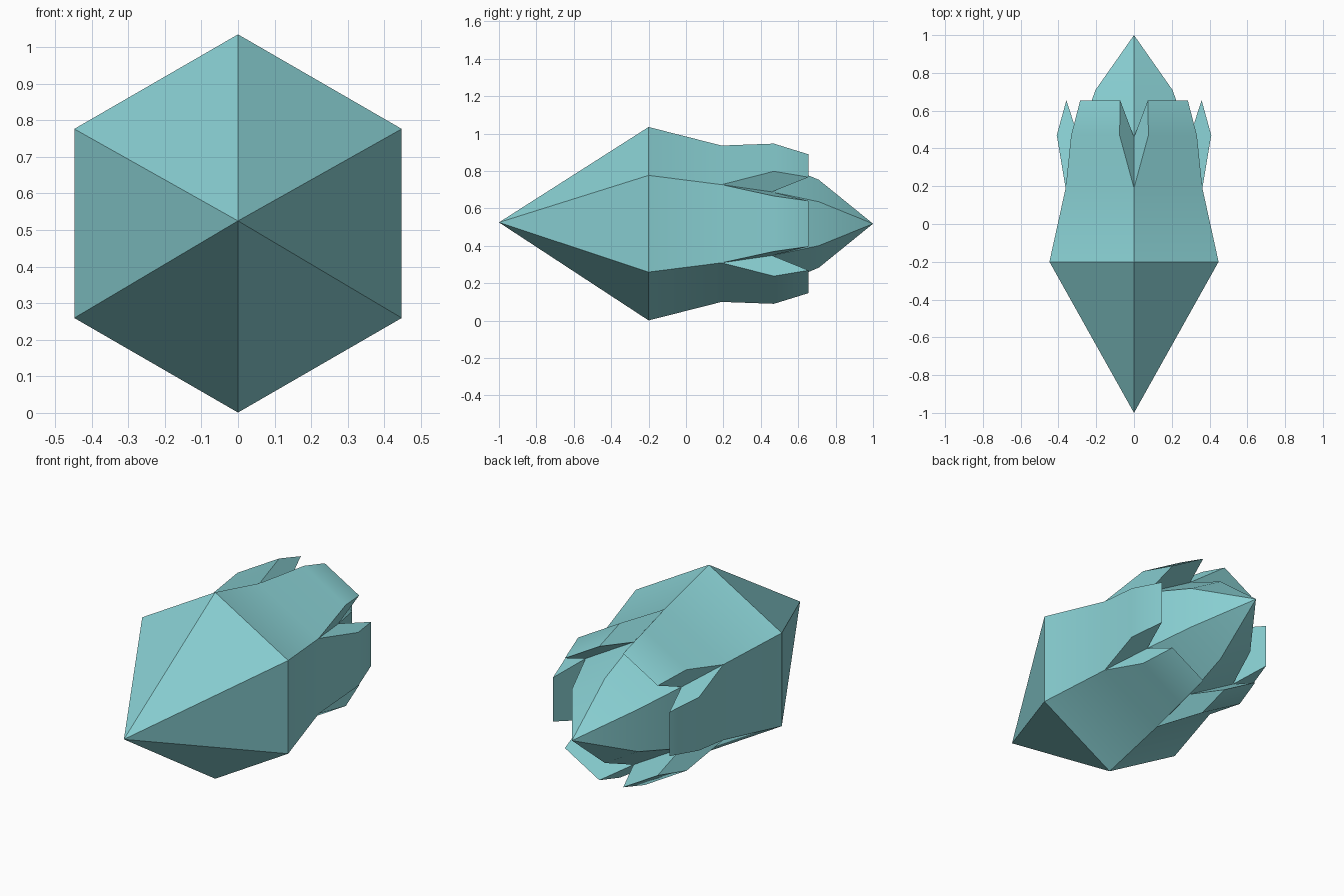
import bpy, bmesh
from math import cos, sin, radians

if "Cube" in bpy.data.objects:
    bpy.data.objects.remove(bpy.data.objects["Cube"], do_unlink=True)

AXIS_Z = 0.518   # height of the long axis

# One flat teal material
teal = bpy.data.materials.new("pale_teal")
teal.use_nodes = True
colour = (0.25, 0.63, 0.65, 1.0)
teal.diffuse_color = colour
teal.node_tree.nodes["Principled BSDF"].inputs["Base Color"].default_value = colour

bm = bmesh.new()


def ring(y, radius):
    """Hexagon of corner vertices around the long axis."""
    return [bm.verts.new((radius * cos(radians(30 + 60 * i)), y,
                          AXIS_Z + radius * sin(radians(30 + 60 * i)))) for i in range(6)]


def petal_edge(i, y, apothem, half_width):
    """Two vertices across side i, at a distance from the axis."""
    a = radians(60 + 60 * i)
    return [bm.verts.new((apothem * cos(a) - s * half_width * sin(a), y,
                          AXIS_Z + apothem * sin(a) + s * half_width * cos(a))) for s in (-1, 1)]


nose = bm.verts.new((0, -1.0, AXIS_Z + 0.007))
shoulder = ring(-0.20, 0.517)    # widest hexagon
waist = ring(0.19, 0.418)        # petals split apart here
crotch = ring(0.46, 0.34)        # inner root of the petals
core = ring(0.71, 0.235)
tail = bm.verts.new((0, 1.0, AXIS_Z))

for i in range(6):
    j = (i + 1) % 6
    # Front point, hexagonal body
    bm.faces.new((nose, shoulder[i], shoulder[j]))
    bm.faces.new((shoulder[i], waist[i], waist[j], shoulder[j]))
    # Petal: outer panels, inner face and two notch walls
    mid = petal_edge(i, 0.47, 0.409, 0.148)
    tip = petal_edge(i, 0.655, 0.358, 0.122)
    bm.faces.new((waist[i], mid[0], mid[1], waist[j]))
    bm.faces.new((mid[0], tip[0], tip[1], mid[1]))
    bm.faces.new((tip[0], crotch[i], crotch[j], tip[1]))
    bm.faces.new((waist[i], crotch[i], tip[0], mid[0]))
    bm.faces.new((waist[j], mid[1], tip[1], crotch[j]))
    # Core point behind the petals
    bm.faces.new((crotch[i], core[i], core[j], crotch[j]))
    bm.faces.new((core[i], tail, core[j]))

bmesh.ops.recalc_face_normals(bm, faces=bm.faces[:])
mesh = bpy.data.meshes.new("crystal_bud")
bm.to_mesh(mesh)
bm.free()
mesh.materials.append(teal)

bud = bpy.data.objects.new("crystal_bud", mesh)
bpy.context.collection.objects.link(bud)

# Soft bends along the panels, sharp facets elsewhere
bpy.ops.object.select_all(action='DESELECT')
bud.select_set(True)
bpy.context.view_layer.objects.active = bud
bpy.ops.object.shade_smooth_by_angle(angle=radians(30))
